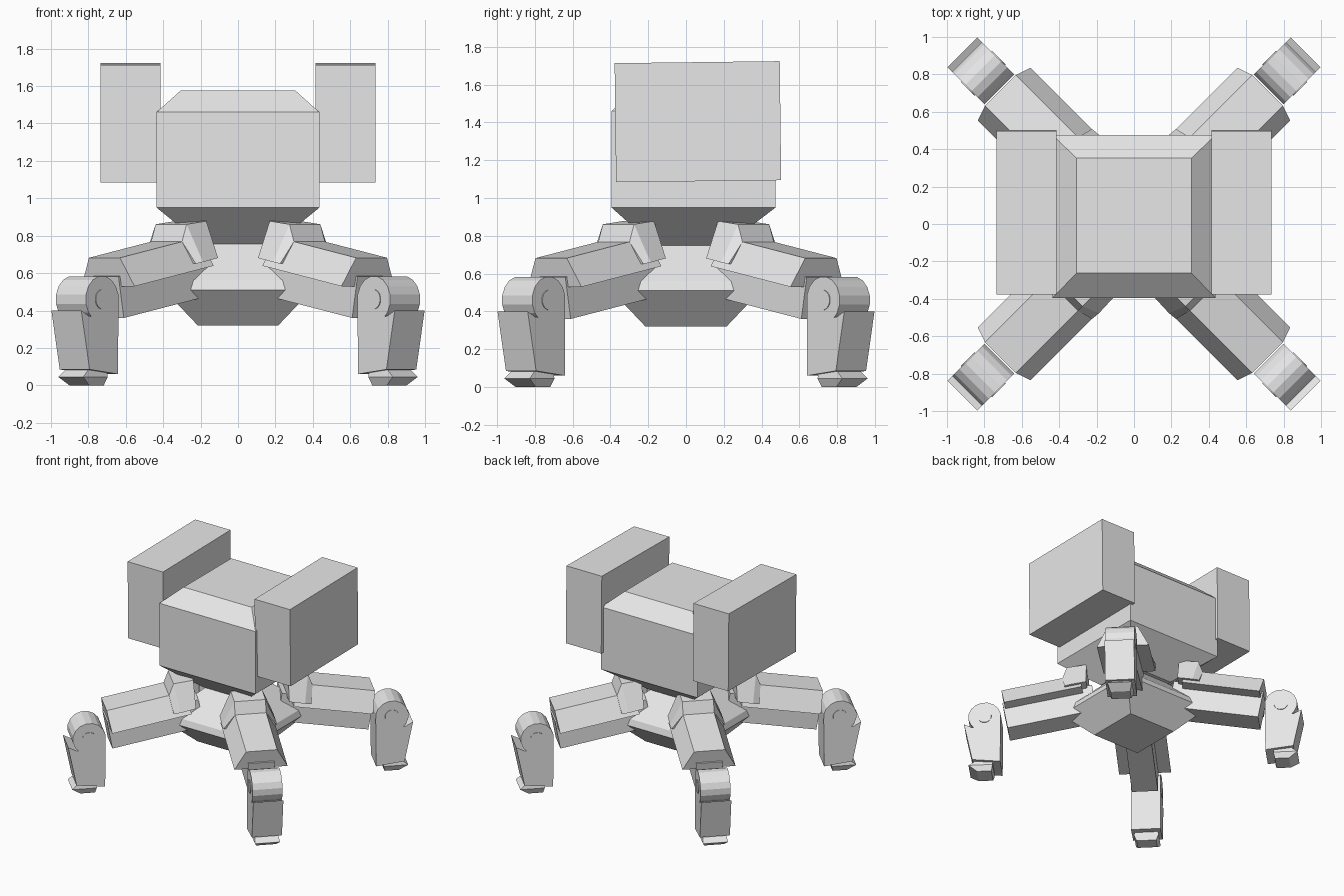
import bpy, bmesh, math
from mathutils import Vector, Matrix

if "Cube" in bpy.data.objects:
    bpy.data.objects.remove(bpy.data.objects["Cube"])

grey = bpy.data.materials.new("light_grey")
grey.diffuse_color = (0.8, 0.8, 0.8, 1)
grey.use_nodes = True
grey.node_tree.nodes["Principled BSDF"].inputs["Base Color"].default_value = grey.diffuse_color


def finish(bm, name, matrix=None):
    if matrix:
        bm.transform(matrix)
    bmesh.ops.recalc_face_normals(bm, faces=bm.faces)
    me = bpy.data.meshes.new(name)
    bm.to_mesh(me)
    bm.free()
    me.materials.append(grey)
    ob = bpy.data.objects.new(name, me)
    bpy.context.collection.objects.link(ob)
    return ob


def loft(name, rings, matrix=None):
    """Join equal rings of points and cap both ends."""
    bm = bmesh.new()
    loops = [[bm.verts.new(p) for p in ring] for ring in rings]
    n = len(loops[0])
    for a, b in zip(loops, loops[1:]):
        for i in range(n):
            j = (i + 1) % n
            bm.faces.new((a[i], a[j], b[j], b[i]))
    bm.faces.new(loops[0])
    bm.faces.new(loops[-1])
    return finish(bm, name, matrix)


def rect(x0, x1, y0, y1, z):
    return [(x0, y0, z), (x1, y0, z), (x1, y1, z), (x0, y1, z)]


def square(h, z, cy=0.0):
    return rect(-h, h, cy - h, cy + h, z)


def extrude_profile(name, profile, half, matrix):
    """Extrude an x-z profile sideways along y."""
    return loft(name, [[(x, s * half, z) for x, z in profile] for s in (-1, 1)], matrix)


# Upper torso with chamfered top and tapered underside
loft("torso", [square(0.19, 0.75, 0.02), square(0.435, 0.95, 0.04),
               square(0.435, 1.46, 0.04), square(0.308, 1.575, 0.045)])

# Lower hull that carries the legs
loft("lower_hull", [square(0.215, 0.32), square(0.395, 0.51),
                    square(0.38, 0.56), square(0.17, 0.76)])

# Side pods, tipped back very slightly
for side, label in ((-1, "left"), (1, "right")):
    tilt = Matrix.Translation((side * 0.575, 0.063, 1.404)) @ Matrix.Rotation(math.radians(0.7), 4, 'X')
    loft(label + "_pod", [rect(-0.16, 0.16, -0.437, 0.437, z) for z in (-0.315, 0.315)], tilt)


def bevelled_ring(x, top, bottom):
    return [(x, -0.2, bottom), (x, -0.117, top), (x, 0.117, top), (x, 0.2, bottom)]


# Four legs, each built along +x and turned to a corner
for k, label in enumerate(("back_right", "back_left", "front_left", "front_right")):
    turn = Matrix.Rotation(math.radians(45 + 90 * k), 4, 'Z')
    thigh = turn @ Matrix.Translation((0.53, 0, 0.77)) @ Matrix.Rotation(math.radians(10.4), 4, 'Y')

    # Thigh: armour cover, raised shoulder cap and inner beam
    loft(label + "_thigh_cover", [bevelled_ring(-0.12, 0, -0.155), bevelled_ring(0.488, 0, -0.155)], thigh)
    loft(label + "_shoulder_cap", [
        [(-0.16, -0.2, -0.12), (-0.19, -0.117, 0.075), (-0.19, 0.117, 0.075), (-0.16, 0.2, -0.12)],
        [(-0.04, -0.205, -0.12), (-0.04, -0.117, 0.085), (-0.04, 0.117, 0.085), (-0.04, 0.205, -0.12)],
        [(0.01, -0.2, -0.12), (0.01, -0.117, 0.0), (0.01, 0.117, 0.0), (0.01, 0.2, -0.12)]], thigh)
    loft(label + "_thigh_beam", [rect(-0.2, 0.5, -0.1, 0.1, z) for z in (-0.325, -0.1)], thigh)

    # Knee drum with a small hub on both sides
    for part, radius, half, sides in (("knee", 0.125, 0.113, 16), ("knee_hub", 0.053, 0.118, 16)):
        ring = [(1.14 + radius * math.cos(2 * math.pi * (i + 0.5) / sides),
                 0.46 + radius * math.sin(2 * math.pi * (i + 0.5) / sides)) for i in range(sides)]
        extrude_profile(label + "_" + part, ring, half, turn)

    # Shin tapering towards the ankle
    extrude_profile(label + "_shin", [(1.02, 0.06), (1.235, 0.085), (1.298, 0.40),
                                      (1.24, 0.37), (1.14, 0.36), (1.017, 0.45)], 0.113, turn)

    # Foot: small faceted pad
    loft(label + "_foot", [rect(1.09, 1.20, -0.075, 0.075, 0.0),
                           rect(1.08, 1.265, -0.095, 0.095, 0.045),
                           rect(1.08, 1.21, -0.085, 0.085, 0.09)], turn)
